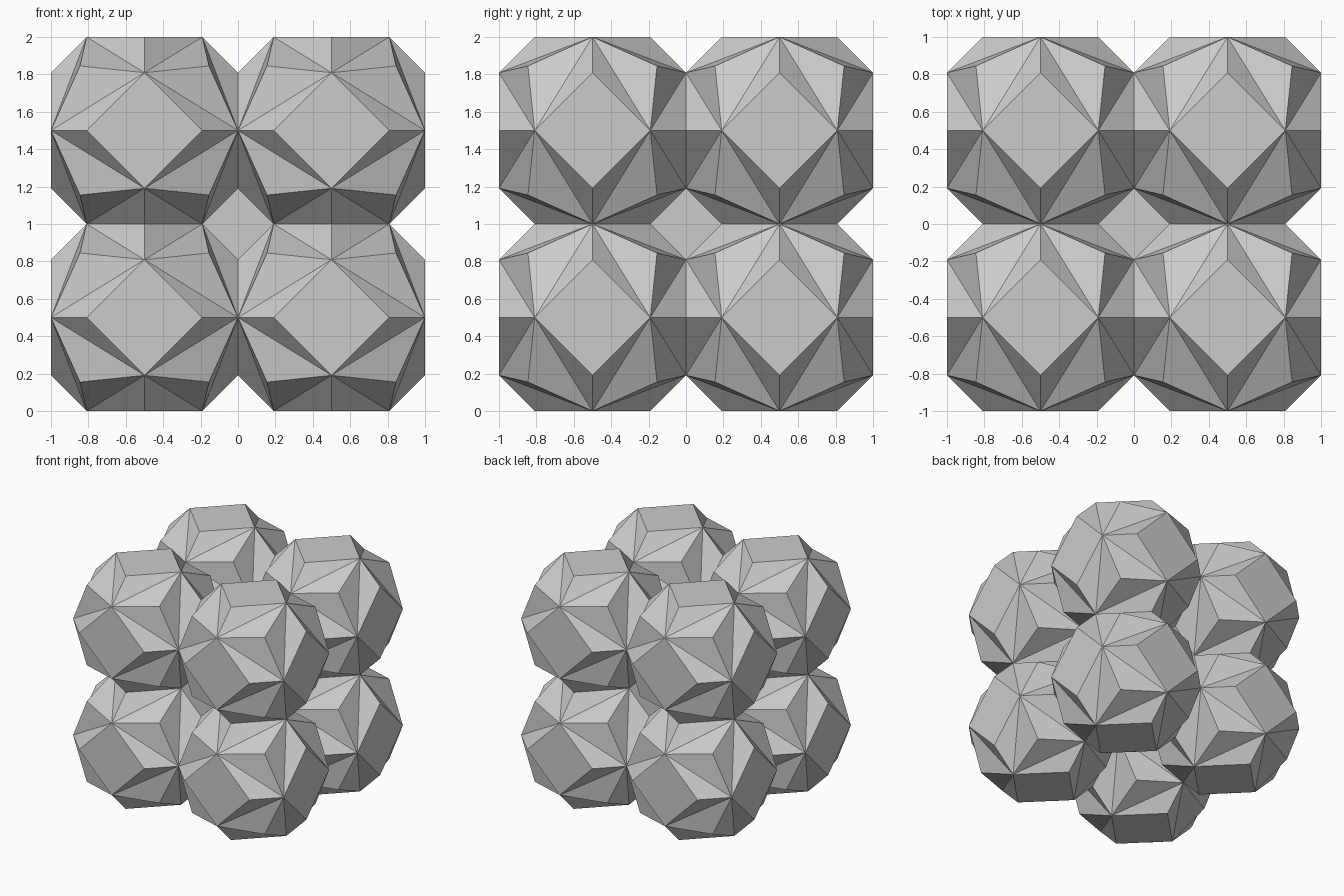
import bpy, bmesh
from itertools import product
from mathutils import Vector

if "Cube" in bpy.data.objects:
    bpy.data.objects.remove(bpy.data.objects["Cube"])

H = 0.5            # half width of one ball
S = 0.309          # half diagonal of its square facets (golden ratio)
P = 0.345          # corner peak coordinate


def ball_mesh():
    bm = bmesh.new()

    def face(points):
        f = bm.faces.new([bm.verts.new(p) for p in points])
        f.normal_update()
        if f.normal.dot(f.calc_center_median()) < 0:
            f.normal_flip()

    # corner facets: a raised three-sided peak with three flat triangles around it
    for signs in product((1, -1), repeat=3):
        s = Vector(signs)
        ring = [(0, H, S), (S, H, 0), (H, S, 0), (H, 0, S), (S, 0, H), (0, S, H)]
        ring = [Vector(p) * s for p in ring]
        peak = s * P
        for i in (0, 2, 4):
            a, mid, b = ring[i], ring[i + 1], ring[(i + 2) % 6]
            face([a, mid, b])
            face([a, b, peak])

    # square facets on the six axis directions
    for axis in range(3):
        for side in (H, -H):
            square = []
            for u, v in ((S, 0), (0, S), (-S, 0), (0, -S)):
                p = [0, 0, 0]
                p[axis], p[(axis + 1) % 3], p[(axis + 2) % 3] = side, u, v
                square.append(p)
            face(square)

    bmesh.ops.remove_doubles(bm, verts=bm.verts, dist=1e-4)
    bmesh.ops.recalc_face_normals(bm, faces=bm.faces)
    mesh = bpy.data.meshes.new("faceted_ball")
    bm.to_mesh(mesh)
    bm.free()
    return mesh


def place(name, mesh, location):
    ob = bpy.data.objects.new(name, mesh)
    ob.location = location
    bpy.context.collection.objects.link(ob)


ball = ball_mesh()

# eight outer balls on the corners of a cube
for x, y, z in product((-0.5, 0.5), (-0.5, 0.5), (0.5, 1.5)):
    name = "_".join(("lower" if z < 1 else "upper",
                     "front" if y < 0 else "back",
                     "left" if x < 0 else "right", "ball"))
    place(name, ball, (x, y, z))

# ninth ball nested in the middle, seen through the gaps
place("center_ball", ball, (0, 0, 1))
